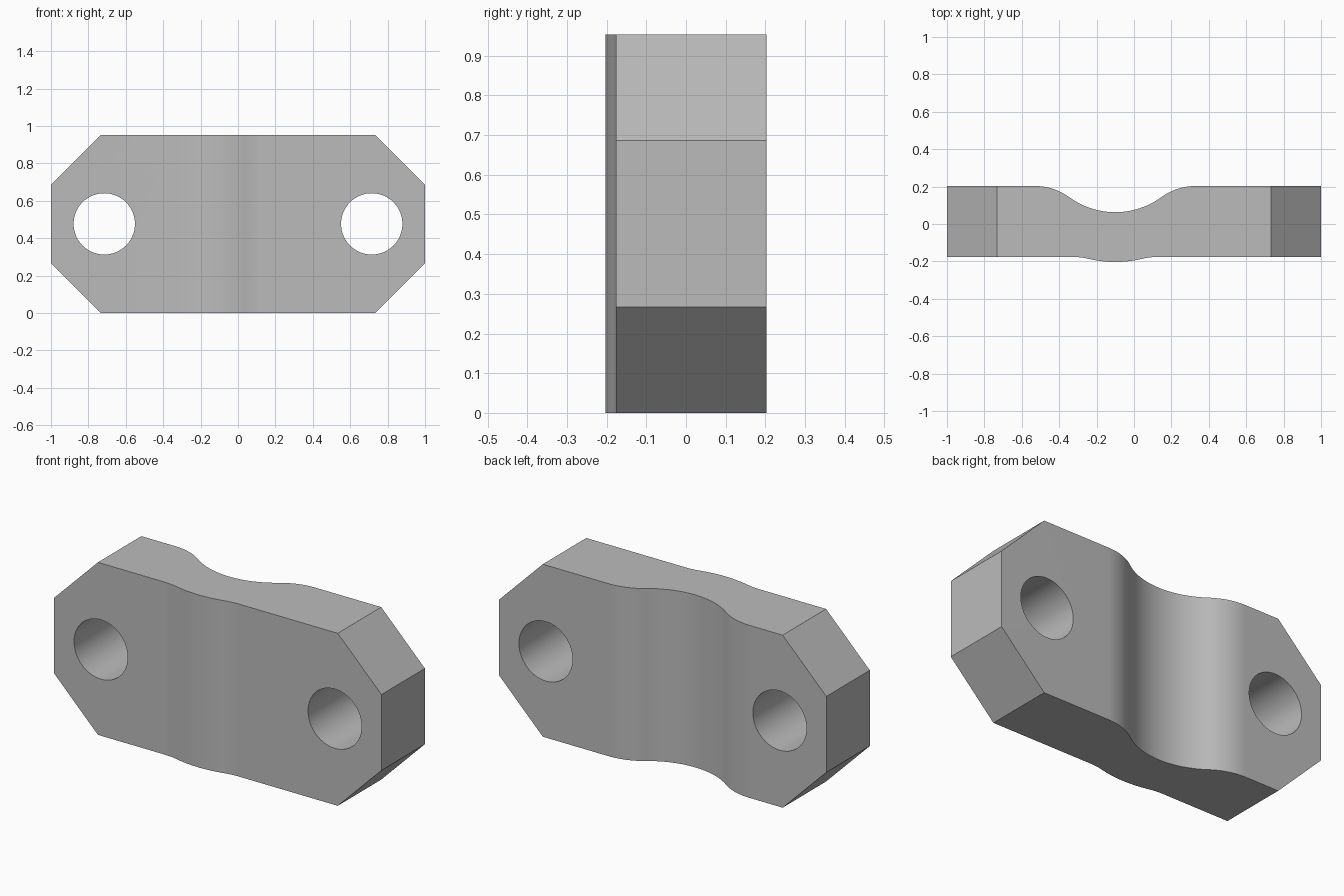
import bpy, bmesh, math
from mathutils import Vector

if "Cube" in bpy.data.objects:
    bpy.data.objects.remove(bpy.data.objects["Cube"], do_unlink=True)

HEIGHT = 0.953
BACK, FRONT = 0.203, -0.176
CURVE_X = -0.1          # the saddle sits slightly off centre

grey = bpy.data.materials.new("plain grey")
grey.use_nodes = True
colour = (0.5, 0.5, 0.5, 1)
grey.diffuse_color = colour
grey.node_tree.nodes["Principled BSDF"].inputs["Base Color"].default_value = colour


def ogee(half_width, depth, share, flat_y, steps=14):
    """Shallow dip of two tangent arcs each side, running from -x to +x."""
    angle = 2 * math.atan(depth / half_width)
    total = half_width / math.sin(angle)
    inner = total * share
    outer = total - inner
    side = []
    for i in range(steps + 1):          # rim fillet, from the flat inwards
        a = angle * i / steps
        side.append((half_width - outer * math.sin(a), outer * (1 - math.cos(a))))
    for i in range(steps - 1, -1, -1):  # central arc
        a = angle * i / steps
        side.append((inner * math.sin(a), depth - inner * (1 - math.cos(a))))
    left = [(CURVE_X - x, flat_y - d) for x, d in side]
    right = [(CURVE_X + x, flat_y - d) for x, d in reversed(side[:-1])]
    return left + right


# Clamp plate: curved outline extruded upwards
outline = [(-1, FRONT)] + ogee(0.23, 0.027, 0.62, FRONT) + [(1, FRONT), (1, BACK)]
outline += list(reversed(ogee(0.43, 0.14, 0.57, BACK))) + [(-1, BACK)]
bm = bmesh.new()
base = bm.faces.new([bm.verts.new((x, y, 0)) for x, y in outline])
top = bmesh.ops.extrude_face_region(bm, geom=[base])["geom"]
bmesh.ops.translate(bm, vec=(0, 0, HEIGHT),
                    verts=[v for v in top if isinstance(v, bmesh.types.BMVert)])

# Chamfer the four corners
for sx in (-1, 1):
    for sz in (-1, 1):
        point = Vector((sx * 0.733, 0, HEIGHT / 2 * (1 + sz)))
        cut = bmesh.ops.bisect_plane(bm, geom=bm.verts[:] + bm.edges[:] + bm.faces[:],
                                     plane_co=point, plane_no=(sx, 0, sz),
                                     clear_outer=True)["geom_cut"]
        bmesh.ops.holes_fill(bm, edges=[e for e in cut if isinstance(e, bmesh.types.BMEdge)])
bmesh.ops.recalc_face_normals(bm, faces=bm.faces[:])
mesh = bpy.data.meshes.new("clamp_plate")
bm.to_mesh(mesh)
bm.free()
plate = bpy.data.objects.new("clamp_plate", mesh)
bpy.context.collection.objects.link(plate)
mesh.materials.append(grey)

# Bolt holes
cutters = []
for name, x in (("left", 0.715), ("right", -0.715)):
    bpy.ops.mesh.primitive_cylinder_add(vertices=64, radius=0.164, depth=1,
                                        location=(x, 0, HEIGHT / 2),
                                        rotation=(math.pi / 2, 0, 0))
    cutter = bpy.context.object
    cutter.name = name + "_hole_cutter"
    cutter.hide_render = True
    cutter.data.materials.append(grey)
    cutters.append(cutter)
    hole = plate.modifiers.new(name + " bolt hole", "BOOLEAN")
    hole.operation = "DIFFERENCE"
    hole.solver = "EXACT"
    hole.object = cutter

bpy.ops.object.select_all(action="DESELECT")
plate.select_set(True)
bpy.context.view_layer.objects.active = plate
for name in [m.name for m in plate.modifiers]:
    bpy.ops.object.modifier_apply(modifier=name)
for cutter in cutters:
    bpy.data.objects.remove(cutter, do_unlink=True)
bpy.ops.object.shade_smooth_by_angle(angle=math.radians(30))
